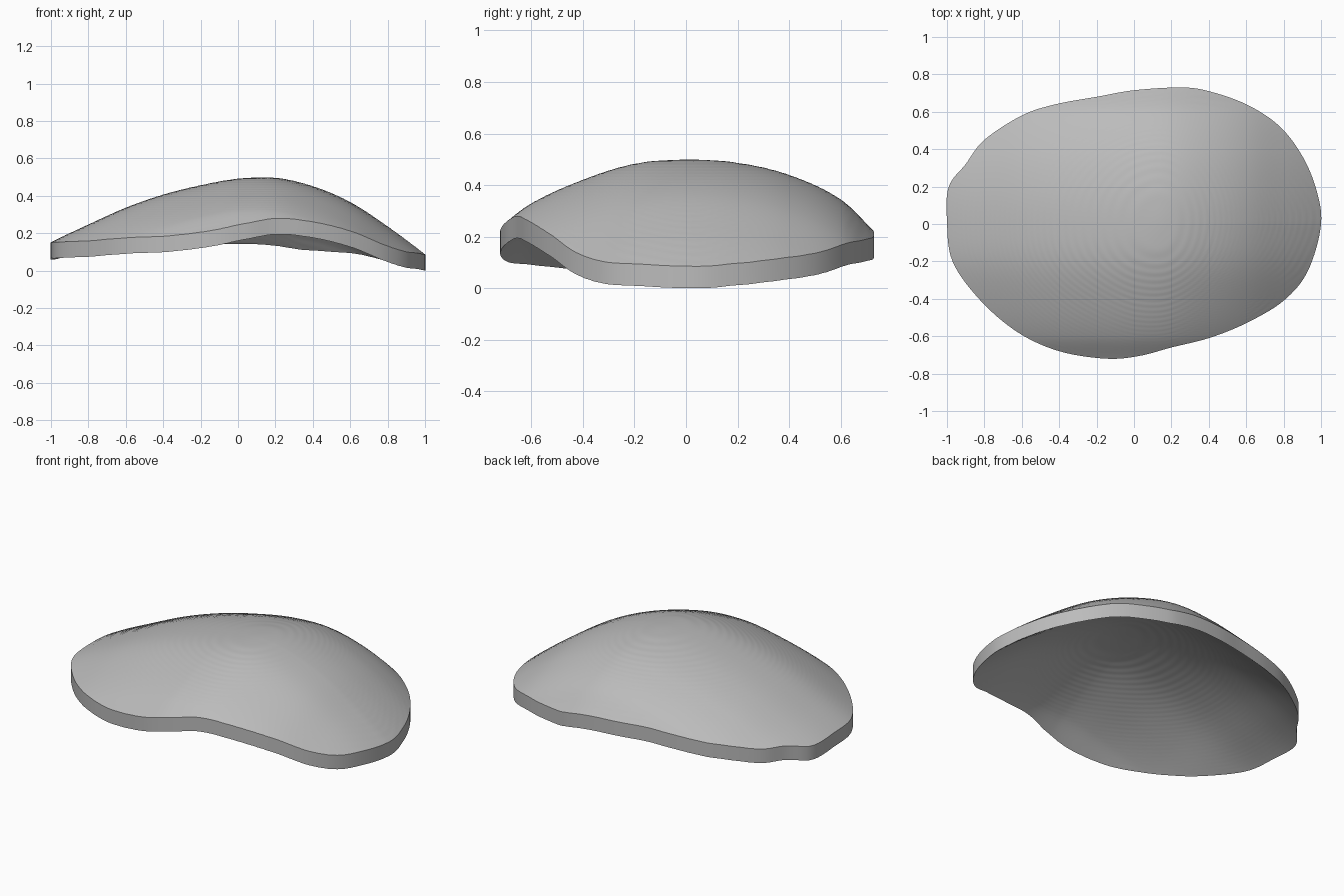
import bpy
import bmesh
import math

cube = bpy.data.objects.get("Cube")
if cube:
    bpy.data.objects.remove(cube, do_unlink=True)

THICKNESS = 0.085
RINGS = 90
STEPS = 8

# Plan outline, counter-clockwise from the +x end
OUTLINE = [(1, 0), (.97, .2), (.89, .38), (.77, .53), (.6, .64), (.4, .71),
           (.25, .73), (0, .715), (-.2, .68), (-.42, .64), (-.6, .58),
           (-.8, .45), (-.9, .32), (-.99, .2), (-1, .02), (-.97, -.2),
           (-.82, -.41), (-.62, -.58), (-.4, -.68), (-.15, -.72),
           (.03, -.705), (.2, -.66), (.4, -.61), (.6, -.53), (.8, -.41),
           (.93, -.25)]

# Crown heights sampled at even spacing along each axis
SPACING = 0.2
LENGTHWISE = [.04, .155, .25, .34, .41, .46, .495, .5, .455, .37, .24, .09, -.08]
CROSSWISE = [.2, .335, .425, .485, .5, .487, .44, .345, .17]
CROWN = 0.5


def spline(a, b, c, d, t):
    """Smooth curve between b and c."""
    return b + 0.5 * t * (c - a + t * (2 * a - 5 * b + 4 * c - d
                                       + t * (3 * (b - c) + d - a)))


def profile(samples, position):
    """Read a crown profile centred on zero."""
    last = len(samples) - 1
    place = position / SPACING + last / 2
    i = max(0, min(last - 1, math.floor(place)))
    around = [samples[max(0, min(last, i + k))] for k in (-1, 0, 1, 2)]
    return spline(*around, place - i)


def crown_height(x, y):
    """Sum of the two profiles, with a slight droop at one front corner."""
    z = profile(LENGTHWISE, x) + profile(CROSSWISE, y) - CROWN
    z -= 0.08 * max(0, x) * max(0, -y)
    # Fine terraces that follow the height
    return z + 0.0005 * math.sin(math.tau * z / 0.012)


def smooth_outline():
    points = []
    count = len(OUTLINE)
    for i in range(count):
        around = [OUTLINE[(i + k) % count] for k in (-1, 0, 1, 2)]
        for step in range(STEPS):
            points.append([spline(*axis, step / STEPS) for axis in zip(*around)])
    return points


def add_skin(bm, rim, drop):
    """Curved sheet of concentric rings; returns its outer ring."""
    count = len(rim)
    centre = bm.verts.new((0, 0, crown_height(0, 0) - drop))
    inner = None
    for ring in range(1, RINGS + 1):
        s = ring / RINGS
        outer = [bm.verts.new((x * s, y * s, crown_height(x * s, y * s) - drop))
                 for x, y in rim]
        for i in range(count):
            j = (i + 1) % count
            if inner:
                bm.faces.new((inner[i], outer[i], outer[j], inner[j]))
            else:
                bm.faces.new((centre, outer[i], outer[j]))
        inner = outer
    return inner


# Domed shell: upper skin, lower skin and the upright rim between them
bm = bmesh.new()
rim = smooth_outline()
upper = add_skin(bm, rim, 0)
lower = add_skin(bm, rim, THICKNESS)
for i in range(len(rim)):
    j = (i + 1) % len(rim)
    bm.faces.new((upper[i], lower[i], lower[j], upper[j]))
bmesh.ops.recalc_face_normals(bm, faces=bm.faces)

# Rest the lowest point on the ground
lowest = min(v.co.z for v in bm.verts)
bmesh.ops.translate(bm, verts=bm.verts, vec=(0, 0, -lowest))

mesh = bpy.data.meshes.new("curved_shell")
bm.to_mesh(mesh)
bm.free()
shell = bpy.data.objects.new("curved_shell", mesh)
bpy.context.collection.objects.link(shell)

# Plain grey finish
grey = bpy.data.materials.new("plain_grey")
grey.use_nodes = True
colour = (0.5, 0.5, 0.5, 1)
grey.diffuse_color = colour
grey.node_tree.nodes["Principled BSDF"].inputs["Base Color"].default_value = colour
mesh.materials.append(grey)

bpy.ops.object.select_all(action="DESELECT")
shell.select_set(True)
bpy.context.view_layer.objects.active = shell
bpy.ops.object.shade_smooth_by_angle(angle=math.radians(35))
